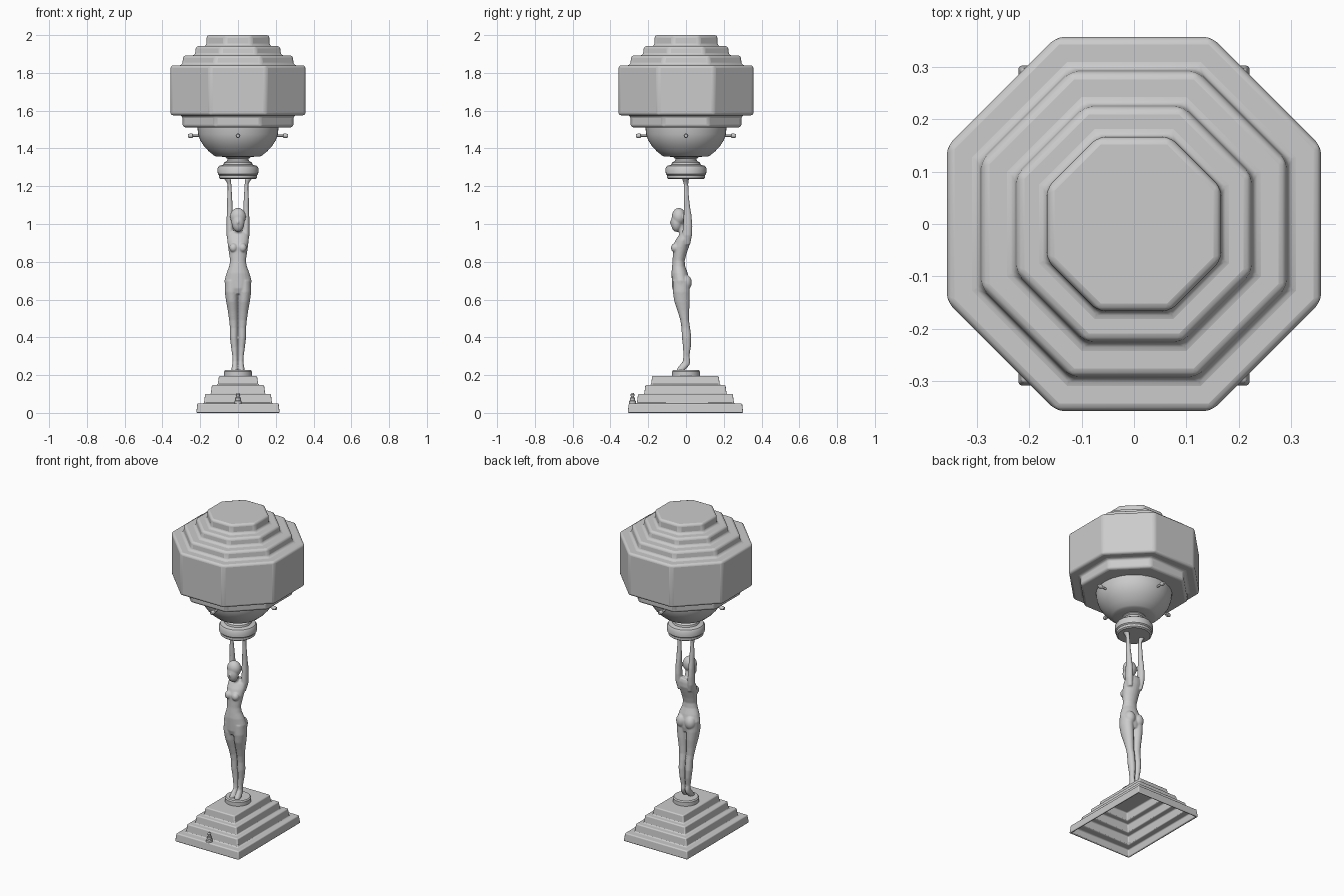
import bpy, bmesh, math
from mathutils import Matrix, Vector


def finish(name, bm, smooth=True, bevel=0.0):
    bmesh.ops.recalc_face_normals(bm, faces=bm.faces)
    me = bpy.data.meshes.new(name)
    bm.to_mesh(me)
    bm.free()
    ob = bpy.data.objects.new(name, me)
    bpy.context.collection.objects.link(ob)
    if bevel:
        m = ob.modifiers.new("bevel", 'BEVEL')
        m.width, m.segments, m.limit_method = bevel, 3, 'ANGLE'
        m.angle_limit = math.radians(30)
    if smooth:
        bpy.ops.object.select_all(action='DESELECT')
        ob.select_set(True)
        bpy.context.view_layer.objects.active = ob
        bpy.ops.object.shade_smooth_by_angle(angle=math.radians(35))
    return ob


def skin(bm, rings):
    """Bridge equal-length rings of points and cap both ends."""
    vs = [[bm.verts.new(p) for p in r] for r in rings]
    for a, b in zip(vs, vs[1:]):
        for i in range(len(a)):
            j = (i + 1) % len(a)
            bm.faces.new((a[i], a[j], b[j], b[i]))
    bm.faces.new(vs[0][::-1])
    bm.faces.new(vs[-1])


def ellipse(x, y, z, rx, ry, n=20, turn=0.0):
    return [(x + rx * math.cos(2 * math.pi * i / n + turn),
             y + ry * math.sin(2 * math.pi * i / n + turn), z) for i in range(n)]


def lathe(name, profile, n=48, bevel=0.0):
    bm = bmesh.new()
    turn = math.pi / n if n == 8 else 0
    k = 1 / math.cos(math.pi / 8) if n == 8 else 1
    skin(bm, [ellipse(0, 0, z, r * k, r * k, n, turn) for r, z in profile])
    return finish(name, bm, bevel=bevel)


# Stepped rectangular base, hollow underneath
tiers = [(0.221, 0.306, 0.05), (0.18, 0.257, 0.10), (0.144, 0.218, 0.148), (0.107, 0.182, 0.195)]


def steps(inset, drop):
    rings, z0 = [], 0.0
    for hx, hy, z in tiers:
        hx, hy = hx - inset, hy - inset
        for zz, s in ((z0, 0.0), (z - drop, 0.006)):
            a, b = hx - s, hy - s
            rings.append([(-a, -b - .003, zz), (a, -b - .003, zz),
                          (a, b - .003, zz), (-a, b - .003, zz)])
        z0 = z - drop
    return rings


bm = bmesh.new()
skin(bm, steps(0.012, 0.01)[::-1] + steps(0, 0))
finish("stepped_base", bm, bevel=0.007)

# Round plinth under the feet
lathe("plinth", [(0.074, 0.19), (0.074, 0.219), (0.068, 0.226)])

# Switch on the front step
sw = lathe("switch", [(0.019, 0.045), (0.019, 0.062), (0.013, 0.066), (0.013, 0.08),
                      (0.008, 0.083), (0.011, 0.098), (0.006, 0.105)], 16)
sw.location.y = -0.283

# Stepped octagonal shade
lathe("shade", [(0.17, 1.46), (0.19, 1.512), (0.293, 1.512), (0.295, 1.575), (0.357, 1.575),
                (0.357, 1.84), (0.295, 1.84), (0.29, 1.892), (0.228, 1.892), (0.223, 1.942),
                (0.167, 1.942), (0.166, 2.0)], 8, bevel=0.014)

# Bowl holding the shade
lathe("gallery_bowl", [(0.05, 1.355), (0.115, 1.357), (0.128, 1.363), (0.155, 1.385), (0.18, 1.412),
                       (0.2, 1.443), (0.211, 1.475), (0.215, 1.513), (0.2, 1.513)])

# Collar on the hands
lathe("collar", [(0.092, 1.237), (0.1, 1.243), (0.1, 1.258), (0.107, 1.264), (0.108, 1.295),
                 (0.1, 1.308), (0.077, 1.314), (0.074, 1.325), (0.058, 1.333), (0.056, 1.345),
                 (0.066, 1.352), (0.066, 1.36)])

# Four thumb screws
for k in range(4):
    s = lathe("screw_%d" % (k + 1), [(0.006, 0.19), (0.006, 0.238), (0.012, 0.241),
                                     (0.012, 0.255), (0.008, 0.265)], 16)
    s.matrix_world = (Matrix.Translation((0, 0, 1.467)) @ Matrix.Rotation(k * math.pi / 2, 4, 'Z')
                      @ Matrix.Rotation(math.pi / 2, 4, 'Y'))

# Standing figure: overlapping limbs fused by a remesh
bm = bmesh.new()


def ball(x, y, z, rx, ry, rz):
    m = Matrix.Translation((x, y, z)) @ Matrix.Diagonal((rx, ry, rz, 1))
    bmesh.ops.create_uvsphere(bm, u_segments=24, v_segments=16, radius=1, matrix=m)


def limb(sections):
    skin(bm, [ellipse(*s) for s in sections])


# torso and neck
limb([(0, -.025, .63, .05, .038), (0, -.027, .66, .068, .046), (0, -.028, .70, .072, .047),
      (0, -.034, .74, .061, .043), (0, -.039, .775, .047, .035), (0, -.039, .805, .042, .032),
      (0, -.034, .84, .047, .036), (0, -.027, .88, .053, .043), (0, -.014, .915, .057, .041),
      (0, -.004, .945, .055, .031), (0, .002, .965, .042, .02)])
limb([(0, -.008, .92, .022, .02), (0, -.02, .96, .019, .019), (0, -.035, 1.01, .02, .02)])
# head: hair and face
ball(0, -.038, 1.038, .042, .037, .047)
ball(0, -.05, 1.008, .034, .03, .05)
ball(0, -.08, 1.008, .005, .006, .01)
for s in (-1, 1):
    # leg and pointed foot
    limb([(s * .034, -.026, .70, .035, .044), (s * .034, -.025, .64, .036, .045),
          (s * .031, -.021, .59, .032, .041), (s * .027, -.014, .54, .027, .031),
          (s * .024, -.007, .49, .023, .023), (s * .022, -.001, .45, .021, .023),
          (s * .022, .003, .40, .021, .025), (s * .019, .005, .35, .018, .021),
          (s * .016, .002, .30, .014, .016), (s * .015, .003, .272, .014, .02),
          (s * .016, -.006, .255, .015, .025), (s * .017, -.02, .238, .017, .025),
          (s * .018, -.03, .224, .017, .021)])
    # raised arm and bent hand
    limb([(s * .035, .0, .89, .014, .022), (s * .042, .006, .94, .019, .026),
          (s * .043, .009, .99, .018, .025), (s * .044, .009, 1.04, .016, .021),
          (s * .043, .006, 1.09, .015, .016), (s * .044, .003, 1.13, .014, .014),
          (s * .044, .001, 1.18, .011, .012), (s * .045, .0, 1.21, .010, .012),
          (s * .05, -.001, 1.226, .013, .015), (s * .056, -.002, 1.24, .018, .019)])
    ball(s * .024, -.058, .874, .022, .022, .024)   # chest
    ball(s * .03, -.003, .69, .033, .034, .042)     # seat
fig = finish("figure", bm)
r = fig.modifiers.new("fuse", 'REMESH')
r.mode, r.voxel_size, r.use_smooth_shade = 'VOXEL', 0.004, True
sm = fig.modifiers.new("soften", 'SMOOTH')
sm.factor, sm.iterations = 0.5, 5
